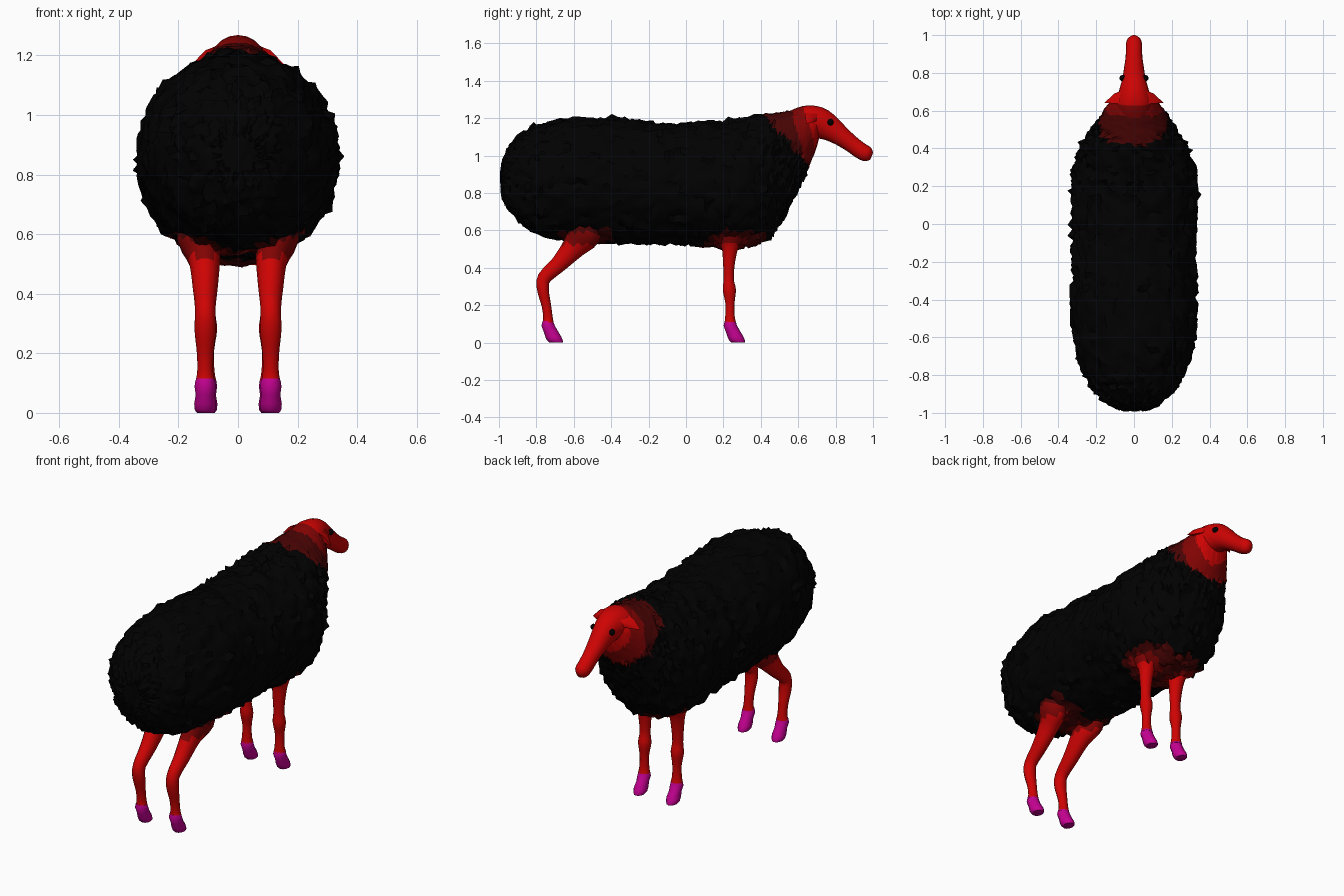
import bpy, bmesh, math, random
from mathutils import Vector, noise

if "Cube" in bpy.data.objects:
    bpy.data.objects.remove(bpy.data.objects["Cube"])

random.seed(4)


def material(name, color):
    m = bpy.data.materials.new(name)
    m.diffuse_color = (*color, 1)
    m.use_nodes = True
    m.node_tree.nodes["Principled BSDF"].inputs["Base Color"].default_value = m.diffuse_color
    return m


RED = material("red", (0.62, 0.001, 0.001))
MID = material("mid red", (0.22, 0.001, 0.001))
DARK = material("dark red", (0.065, 0.001, 0.001))
BLACK = material("black", (0.0003, 0.0003, 0.0003))
PINK = material("magenta", (0.57, 0.0005, 0.29))
MATS = [RED, MID, DARK, BLACK, PINK]


def smooth_path(pts, sub):
    """Catmull-Rom resampling of equal-length tuples."""
    out = []
    for i in range(len(pts) - 1):
        quad = [pts[max(i - 1, 0)], pts[i], pts[i + 1], pts[min(i + 2, len(pts) - 1)]]
        for k in range(sub):
            t = k / sub
            out.append([0.5 * (2 * b + (c - a) * t + (2 * a - 5 * b + 4 * c - d) * t * t
                               + (3 * b - a - 3 * c + d) * t ** 3) for a, b, c, d in zip(*quad)])
    return out + [list(pts[-1])]


def finish(name, bm, rule, angle):
    bmesh.ops.recalc_face_normals(bm, faces=bm.faces)
    for f in bm.faces:
        f.material_index = MATS.index(rule(f.calc_center_median()))
    mesh = bpy.data.meshes.new(name)
    bm.to_mesh(mesh)
    bm.free()
    for m in MATS:
        mesh.materials.append(m)
    ob = bpy.data.objects.new(name, mesh)
    bpy.context.collection.objects.link(ob)
    bpy.ops.object.select_all(action='DESELECT')
    ob.select_set(True)
    bpy.context.view_layer.objects.active = ob
    bpy.ops.object.shade_smooth_by_angle(angle=math.radians(angle))
    return ob


def loft(name, pts, sides, sub, rule, upright=False, jitter=None, angle=60):
    """Tube of elliptical rings; pts are (x, y, z, half width, half depth)."""
    bm = bmesh.new()
    path = smooth_path(pts, sub)
    rings = []
    for i, (x, y, z, rx, rn) in enumerate(path):
        p, q = path[max(i - 1, 0)], path[min(i + 1, len(path) - 1)]
        d = Vector((0, q[1] - p[1], q[2] - p[2])).normalized()
        across = Vector((0, 0, 1)) if upright else Vector((0, -d.z, d.y))
        ring = []
        for s in range(sides):
            a = 2 * math.pi * (s + 0.5 * (i % 2) * bool(jitter)) / sides
            r = Vector((math.cos(a) * rx, 0, 0)) + across * math.sin(a) * rn
            co = Vector((x, y, z)) + r
            ring.append(bm.verts.new(co + (jitter(co, r) if jitter else Vector())))
        rings.append(ring)
    for a, b in zip(rings, rings[1:]):
        for s in range(sides):
            t = (s + 1) % sides
            bm.faces.new((a[s], a[t], b[t], b[s]))
    bm.faces.new(rings[0])
    bm.faces.new(rings[-1])
    return finish(name, bm, rule, angle)


# Woolly body: station, top, bottom, half width
stations = [(-0.985, 0.93, 0.81, 0.06), (-0.965, 1.02, 0.74, 0.12), (-0.91, 1.095, 0.665, 0.19),
            (-0.81, 1.16, 0.59, 0.26), (-0.68, 1.19, 0.552, 0.307), (-0.50, 1.203, 0.535, 0.332),
            (-0.32, 1.195, 0.53, 0.333), (-0.15, 1.18, 0.525, 0.33), (0.0, 1.173, 0.525, 0.33),
            (0.15, 1.18, 0.51, 0.333), (0.28, 1.195, 0.50, 0.328), (0.39, 1.218, 0.535, 0.298),
            (0.48, 1.228, 0.60, 0.242), (0.54, 1.238, 0.70, 0.203), (0.60, 1.248, 0.82, 0.162),
            (0.65, 1.258, 0.925, 0.125), (0.69, 1.25, 1.02, 0.09), (0.71, 1.235, 1.09, 0.06)]


def fleece(co, r):
    calm = 0.2 if (co - Vector((0, 0.64, 1.15))).length < 0.21 else 1.0
    spike = 0.012 if random.random() < 0.06 else 0
    lump = noise.noise(co * 9) * 0.010
    out = r.normalized() * (random.uniform(-0.022, 0.012) + lump + spike) * min(1, r.length / 0.2)
    return (out + Vector((0, random.uniform(-0.009, 0.009), 0))) * calm


def neck_color(c):
    """Red head fading to dark towards the shoulders."""
    v = c.y - 0.22 * (1.26 - c.z) + 0.02 * noise.noise(c * 14)
    return RED if v > 0.64 else MID if v > 0.565 else DARK


def fleece_color(c):
    n = 0.03 * noise.noise(c * 14)
    if (c - Vector((0, 0.63, 1.16))).length + n < 0.225:
        return neck_color(c)
    front = math.hypot(c.x / 1.25, c.y - 0.25)
    rear = math.hypot(abs(c.x) - 0.12, c.y + 0.54)
    if c.z < 0.60 + n and (front < 0.18 + n or rear < 0.15 + n):
        root = math.hypot(abs(c.x) - 0.12, min(abs(c.y - 0.235), abs(c.y + 0.55)))
        return MID if root < 0.095 and c.z < 0.57 else DARK
    return BLACK


loft("woolly_body", [(0, y, (t + b) / 2, w, (t - b) / 2) for y, t, b, w in stations],
     72, 5, fleece_color, upright=True, jitter=fleece, angle=50)

# Head and snout
loft("head", [(0, 0.58, 1.15, 0.10, 0.09), (0, 0.645, 1.175, 0.098, 0.092),
              (0, 0.71, 1.173, 0.078, 0.086), (0, 0.77, 1.145, 0.062, 0.069),
              (0, 0.83, 1.103, 0.052, 0.053), (0, 0.89, 1.058, 0.044, 0.045),
              (0, 0.935, 1.025, 0.043, 0.044), (0, 0.972, 1.006, 0.038, 0.040),
              (0, 0.993, 0.997, 0.016, 0.020)], 20, 3, neck_color)


def leg_color(c):
    return PINK if c.z < 0.11 else RED if c.z < 0.525 else MID if c.z < 0.585 else DARK


# Leg centre lines: y, z, half width, half depth, x
rear_leg = [(-0.52, 0.64, 0.07, 0.07, 0.13), (-0.545, 0.58, 0.074, 0.092, 0.13),
            (-0.60, 0.51, 0.053, 0.066, 0.113), (-0.68, 0.42, 0.042, 0.046, 0.11),
            (-0.758, 0.345, 0.034, 0.038, 0.11), (-0.764, 0.28, 0.036, 0.032, 0.11),
            (-0.747, 0.20, 0.028, 0.026, 0.11), (-0.738, 0.135, 0.027, 0.026, 0.11),
            (-0.737, 0.10, 0.035, 0.031, 0.11)]
front_leg = [(0.235, 0.63, 0.075, 0.10, 0.12), (0.235, 0.57, 0.062, 0.080, 0.115),
             (0.235, 0.51, 0.045, 0.047, 0.108), (0.23, 0.43, 0.036, 0.033, 0.106),
             (0.228, 0.34, 0.030, 0.028, 0.106), (0.232, 0.28, 0.036, 0.036, 0.106),
             (0.235, 0.21, 0.026, 0.025, 0.106), (0.235, 0.14, 0.027, 0.026, 0.106),
             (0.237, 0.10, 0.035, 0.033, 0.106)]


def hoof(name, x, y):
    """Wedge hoof with its toe pointing forward and a flat sole."""
    bm = bmesh.new()
    rings = []
    for dy, z, rx, ry in [(-0.002, 0.115, 0.031, 0.028), (0.0, 0.09, 0.036, 0.036),
                          (0.014, 0.06, 0.032, 0.039), (0.028, 0.03, 0.037, 0.043),
                          (0.037, 0.010, 0.035, 0.042), (0.042, 0.0, 0.028, 0.037)]:
        rings.append([bm.verts.new((x + rx * math.cos(k * math.pi / 6),
                                    y + dy + ry * math.sin(k * math.pi / 6), z)) for k in range(12)])
    for a, b in zip(rings, rings[1:]):
        for k in range(12):
            bm.faces.new((a[k], a[k - 1], b[k - 1], b[k]))
    bm.faces.new(rings[0])
    bm.faces.new(rings[-1])
    finish(name, bm, lambda c: PINK, 50)


for side, s in (("left", -1), ("right", 1)):
    # Legs with hooves
    for name, leg in (("rear", rear_leg), ("front", front_leg)):
        loft(f"{name}_leg_{side}", [(s * x, y, z, rx, rn) for y, z, rx, rn, x in leg],
             14, 3, leg_color)
        hoof(f"{name}_hoof_{side}", s * leg[-1][4], leg[-1][0])

    # Drooping pointed ear
    bm = bmesh.new()
    root = [bm.verts.new((s * x, y, z)) for x, y, z in
            [(0.05, 0.635, 1.24), (0.045, 0.715, 1.235), (0.07, 0.705, 1.19), (0.08, 0.645, 1.185)]]
    mid = [bm.verts.new((s * x, y, z)) for x, y, z in
           [(0.11, 0.638, 1.217), (0.105, 0.69, 1.21), (0.103, 0.685, 1.18), (0.108, 0.642, 1.18)]]
    tip = bm.verts.new((s * 0.156, 0.642, 1.168))
    for k in range(4):
        bm.faces.new((root[k - 1], root[k], mid[k], mid[k - 1]))
        bm.faces.new((mid[k - 1], mid[k], tip))
    bm.faces.new(root)
    finish(f"ear_{side}", bm, lambda c: RED, 80)

    # Eye
    bm = bmesh.new()
    bmesh.ops.create_uvsphere(bm, u_segments=12, v_segments=8, radius=0.017)
    bmesh.ops.translate(bm, verts=bm.verts, vec=(s * 0.060, 0.772, 1.178))
    finish(f"eye_{side}", bm, lambda c: BLACK, 60)
